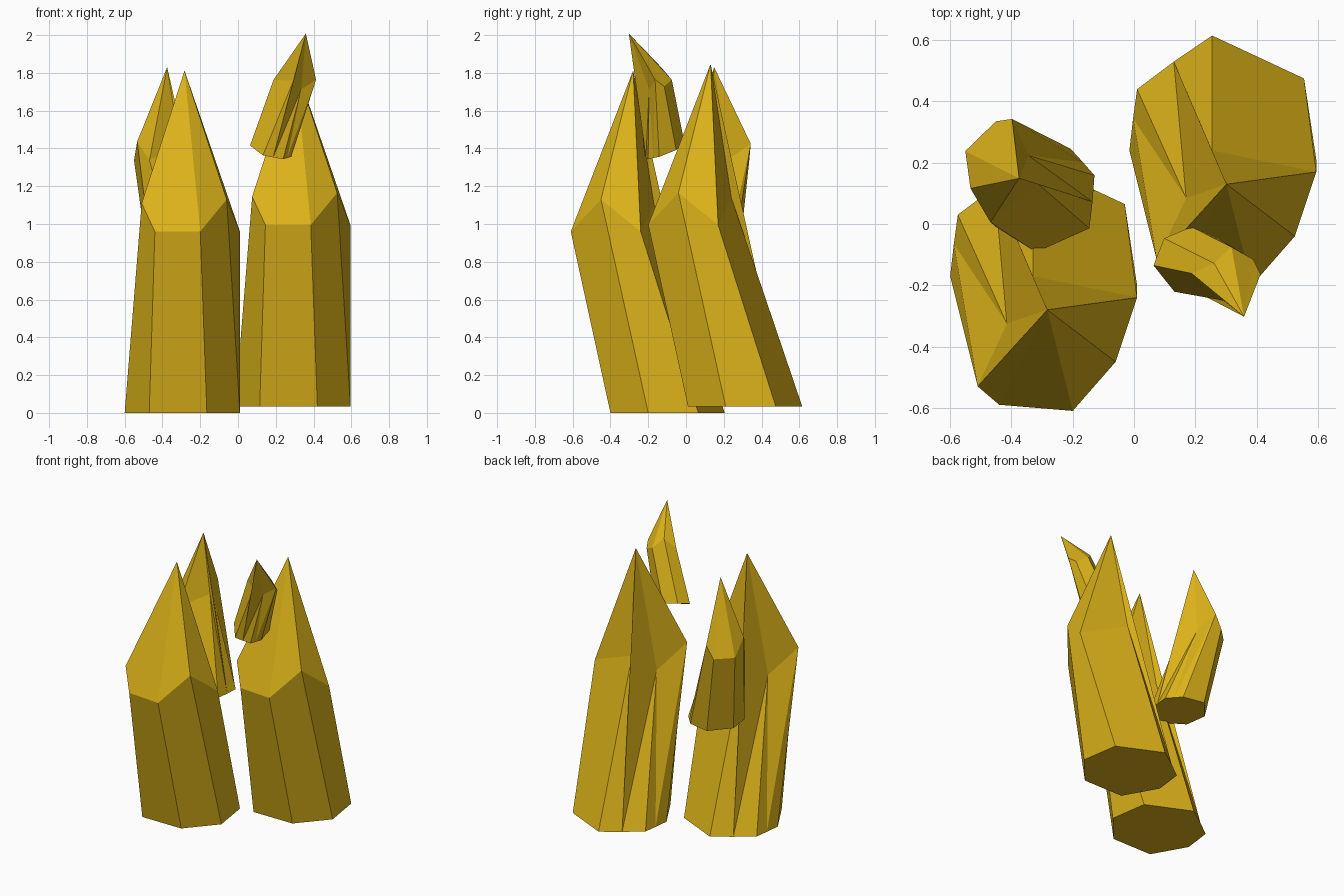
import bpy
from math import radians
from mathutils import Matrix, Vector

if "Cube" in bpy.data.objects:
    bpy.data.objects.remove(bpy.data.objects["Cube"])

# Gold crystal material
gold = bpy.data.materials.new("gold_crystal")
gold.diffuse_color = (0.72, 0.45, 0.01, 1)
gold.use_nodes = True
gold.node_tree.nodes["Principled BSDF"].inputs["Base Color"].default_value = gold.diffuse_color

# Base outline (counter-clockwise), shoulder points and tip of one leaning crystal
BASE = [(-.175, -.30), (.13, -.30), (.305, -.10), (.265, .165), (-.035, .305),
        (-.16, .22), (-.28, .13), (-.293, .035), (-.305, -.07)]
SHOULDER = [(-.145, -.49, .96), (.095, -.51, .96), (.235, -.35, 1.13), (.305, -.14, .96),
            (-.035, -.07, 1.105), (-.12, -.225, .965), (-.215, -.43, 1.11)]
TIP = (.012, -.18, 1.812)

verts = [(x, y, 0) for x, y in BASE] + SHOULDER + [TIP]
n = len(BASE)
tip = len(verts) - 1
m = [n + i for i in range(len(SHOULDER))]

faces = [tuple(reversed(range(n)))]
# Regular sides and facets from the front round to the back
for i in range(4):
    faces.append((i, i + 1, m[i + 1], m[i]))
    faces.append((m[i], m[i + 1], tip))
# Irregular back, where one ridge runs straight from the base to the tip
faces += [(4, 5, m[4]), (5, tip, m[4]), (5, m[5], tip), (5, 6, m[5]),
          (6, 7, m[5]), (7, m[6], m[5]), (7, 8, m[6]),
          (m[5], m[6], tip), (8, 0, m[0], m[6]), (m[6], m[0], tip)]

mesh = bpy.data.meshes.new("crystal")
mesh.from_pydata(verts, [], faces)
mesh.materials.append(gold)
mesh.update()


def crystal(name, location, size=1, turn=0, axis=(0, 0, 1)):
    """Place a copy, turned about its own axis and then tilted to the given axis."""
    tilt = Vector((0, 0, 1)).rotation_difference(Vector(axis)).to_matrix().to_4x4()
    obj = bpy.data.objects.new(name, mesh)
    obj.matrix_world = (Matrix.Translation(location) @ tilt
                        @ Matrix.Rotation(radians(turn), 4, 'Z') @ Matrix.Scale(size, 4))
    bpy.context.collection.objects.link(obj)


# Two large crystals, a medium one behind and a small tilted one on top
crystal("front_crystal", (-.295, -.10, 0))
crystal("side_crystal", (.29, .31, .035))
crystal("back_crystal", (-.292, .086, .783), .578, 229)
crystal("small_crystal", (.175, -.121, 1.392), .367, 153, (.235, -.36, .903))
